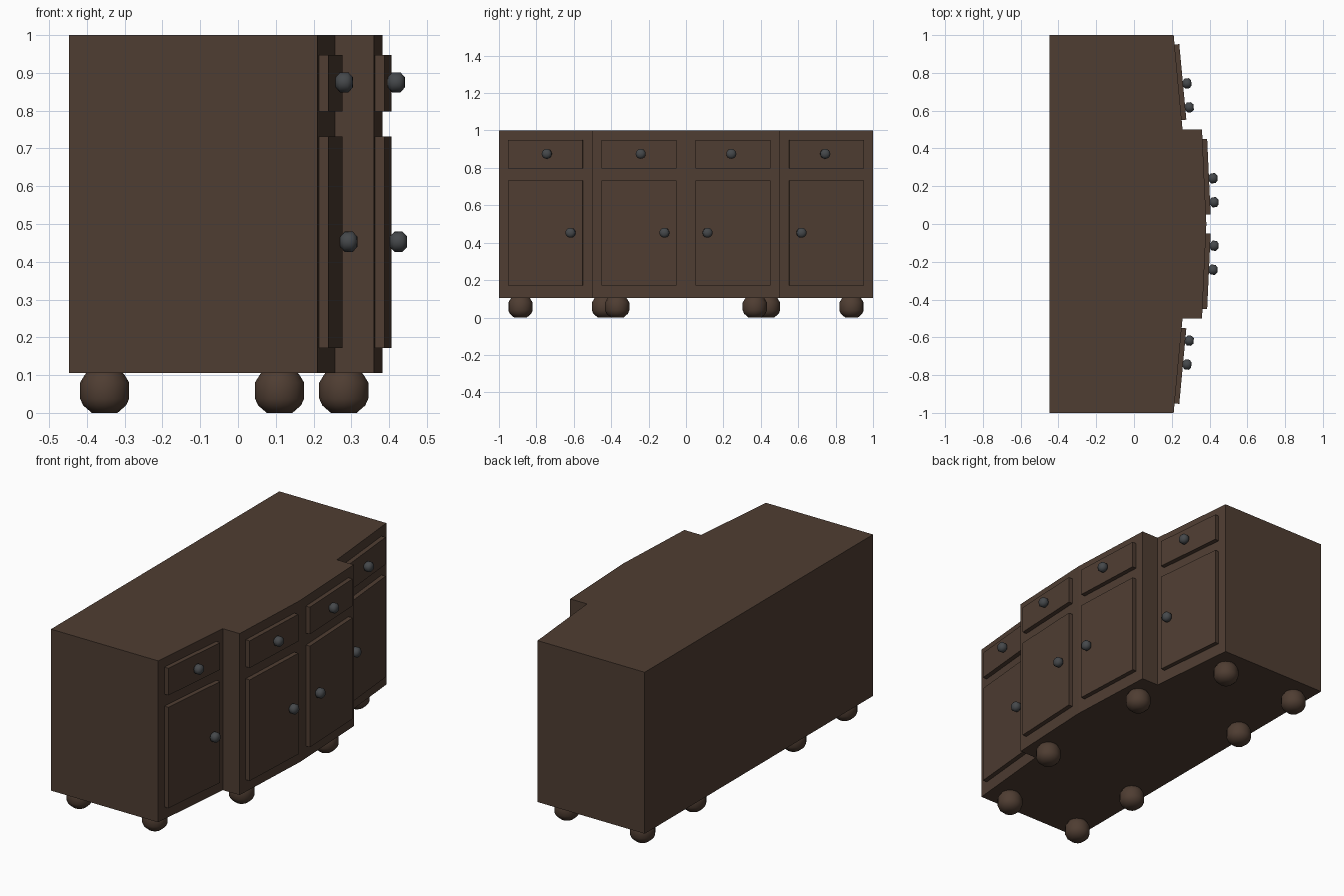
import bpy, bmesh
from math import atan2, radians
from mathutils import Matrix, Vector

if "Cube" in bpy.data.objects:
    bpy.data.objects.remove(bpy.data.objects["Cube"])


def material(name, color):
    m = bpy.data.materials.new(name)
    m.diffuse_color = color
    m.use_nodes = True
    m.node_tree.nodes["Principled BSDF"].inputs["Base Color"].default_value = m.diffuse_color
    return m


WOOD = material("dark_wood", (0.078, 0.047, 0.032, 1))
METAL = material("dark_metal", (0.06, 0.065, 0.07, 1))


def add_object(name, bm, mat):
    bmesh.ops.recalc_face_normals(bm, faces=bm.faces)
    mesh = bpy.data.meshes.new(name)
    bm.to_mesh(mesh)
    bm.free()
    mesh.materials.append(mat)
    ob = bpy.data.objects.new(name, mesh)
    bpy.context.collection.objects.link(ob)
    return ob


def prism(name, outline, z0, z1):
    """Extrude an xy outline from z0 up to z1."""
    bm = bmesh.new()
    face = bm.faces.new([bm.verts.new((x, y, z0)) for x, y in outline])
    ext = bmesh.ops.extrude_face_region(bm, geom=[face])["geom"]
    top = [v for v in ext if isinstance(v, bmesh.types.BMVert)]
    bmesh.ops.translate(bm, verts=top, vec=(0, 0, z1 - z0))
    return add_object(name, bm, WOOD)


def lathe(name, profile, matrix, mat, steps=16):
    """Revolve (radius, height) points around z, cap, place and smooth."""
    bm = bmesh.new()
    verts = [bm.verts.new((r, 0, h)) for r, h in profile]
    edges = [bm.edges.new(p) for p in zip(verts, verts[1:])]
    bmesh.ops.spin(bm, geom=verts + edges, cent=(0, 0, 0), axis=(0, 0, 1),
                   angle=radians(360), steps=steps, use_duplicate=False)
    bmesh.ops.remove_doubles(bm, verts=bm.verts, dist=1e-5)
    bmesh.ops.holes_fill(bm, edges=bm.edges, sides=0)
    ob = add_object(name, bm, mat)
    ob.matrix_world = matrix
    for o in bpy.context.selected_objects:
        o.select_set(False)
    bpy.context.view_layer.objects.active = ob
    ob.select_set(True)
    bpy.ops.object.shade_smooth_by_angle(angle=radians(55))


# Cabinet body: stepped breakfront outline with slightly angled door faces
half = [(0.383, 0), (0.36, 0.5), (0.257, 0.5), (0.21, 1.0), (-0.447, 1.0)]
outline = half + [(x, -y) for x, y in reversed(half[1:])]
prism("cabinet_body", outline, 0.105, 1.0)

FOOT = [(0.034, 0), (0.057, 0.02), (0.065, 0.038), (0.065, 0.08), (0.053, 0.1), (0.036, 0.122)]
KNOB = [(0.014, -0.0225), (0.0265, -0.011), (0.0265, 0.011), (0.014, 0.0225)]
THICK = 0.025

# Each bay: face line start, end, then y of drawer knob and door knob
bays = {
    "inner": ((0.383, 0.0), (0.36, 0.5), 0.24, 0.113),
    "outer": ((0.257, 0.5), (0.21, 1.0), 0.74, 0.613),
}
for side, s in (("left", -1), ("right", 1)):
    for bay, (a, b, drawer_y, door_y) in bays.items():
        a, b = Vector((a[0], a[1] * s)), Vector((b[0], b[1] * s))
        d = b - a
        n = Vector((abs(d.y), -d.x * s)).normalized()
        p, q = a + d * 0.1, a + d * 0.9
        quad = [p - n * 0.005, q - n * 0.005, q + n * THICK, p + n * THICK]
        yaw = Matrix.Rotation(atan2(n.y, n.x), 4, 'Z') @ Matrix.Rotation(radians(90), 4, 'Y')
        # Raised drawer front and door with one knob each
        for part, z0, z1, ky, kz in (("drawer", 0.798, 0.948, drawer_y, 0.875),
                                     ("door", 0.172, 0.732, door_y, 0.453)):
            name = f"{bay}_{part}_{side}"
            prism(name, [tuple(v) for v in quad], z0, z1)
            t = (ky * s - a.y) / d.y
            c = a + d * t + n * (THICK + 0.022)
            lathe(name + "_knob", KNOB, Matrix.Translation((c.x, c.y, kz)) @ yaw, METAL)
    # Bun feet
    for label, x, y in (("back_outer", -0.353, 0.885), ("back_inner", -0.353, 0.438),
                        ("front_outer", 0.11, 0.885), ("front_inner", 0.28, 0.368)):
        lathe(f"{label}_foot_{side}", FOOT, Matrix.Translation((x, y * s, 0)), WOOD)
